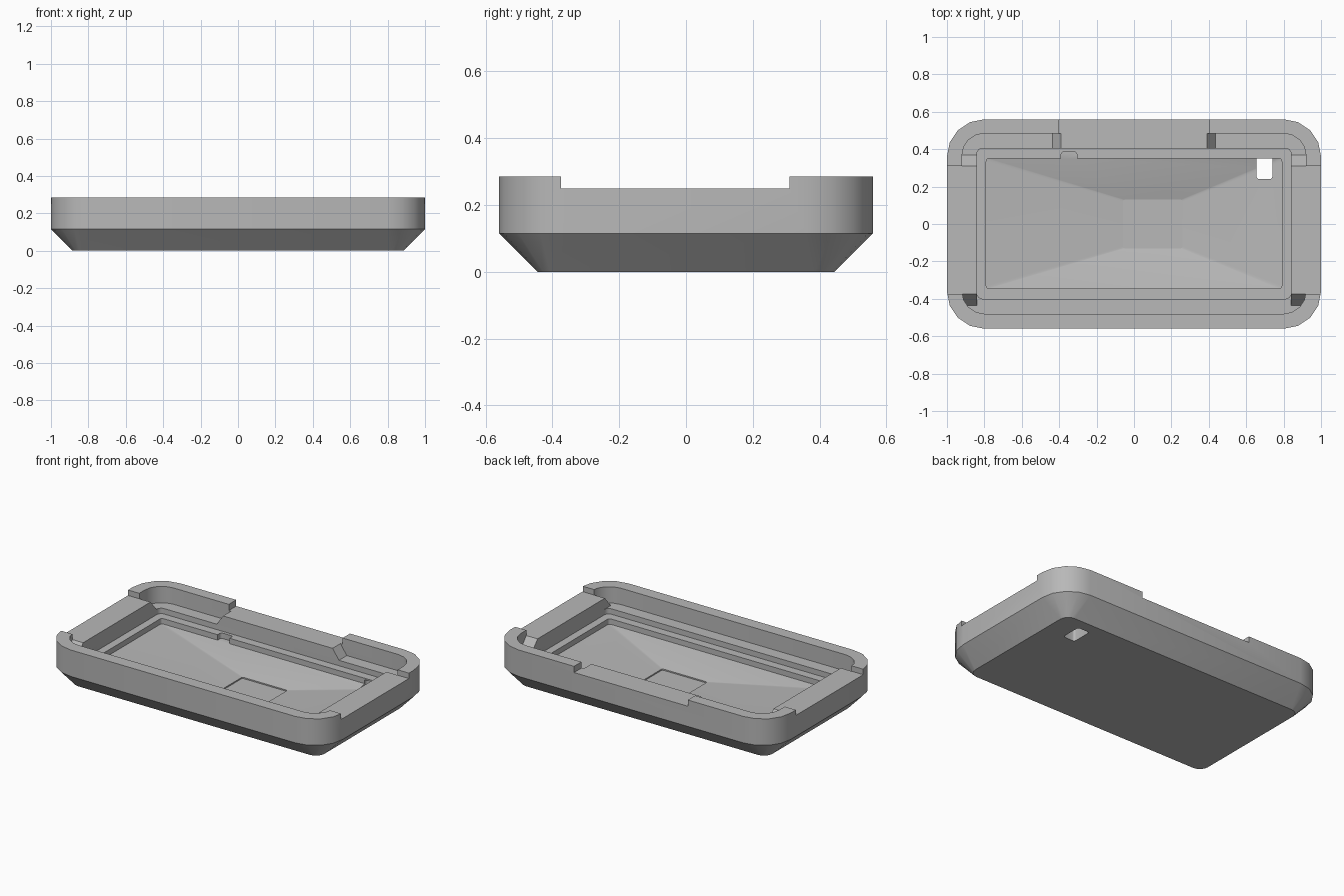
import bpy, bmesh, math

if "Cube" in bpy.data.objects:
    bpy.data.objects.remove(bpy.data.objects["Cube"])

grey = bpy.data.materials.new("plain_grey")
grey.diffuse_color = (0.48, 0.48, 0.48, 1)
grey.use_nodes = True
grey.node_tree.nodes["Principled BSDF"].inputs["Base Color"].default_value = grey.diffuse_color

def ring(x0, x1, y0, y1, r, z, seg=4):
    """Rounded rectangle, counter-clockwise."""
    pts = []
    for cx, cy, a in ((x1 - r, y1 - r, 0), (x0 + r, y1 - r, 90),
                      (x0 + r, y0 + r, 180), (x1 - r, y0 + r, 270)):
        for i in range(seg + 1):
            t = math.radians(a + 90 * i / seg)
            pts.append((cx + r * math.cos(t), cy + r * math.sin(t), z))
    return pts

def loft(name, rings):
    bm = bmesh.new()
    loops = [[bm.verts.new(p) for p in r] for r in rings]
    n = len(loops[0])
    for a, b in zip(loops, loops[1:]):
        for i in range(n):
            j = (i + 1) % n
            bm.faces.new((a[i], a[j], b[j], b[i]))
    bm.faces.new(loops[0][::-1])
    bm.faces.new(loops[-1])
    bmesh.ops.recalc_face_normals(bm, faces=bm.faces)
    me = bpy.data.meshes.new(name)
    bm.to_mesh(me)
    bm.free()
    me.materials.append(grey)
    ob = bpy.data.objects.new(name, me)
    bpy.context.collection.objects.link(ob)
    return ob

def rect(x0, x1, y0, y1, z):
    return [(x0, y0, z), (x1, y0, z), (x1, y1, z), (x0, y1, z)]

def box(name, x0, x1, y0, y1, z0, z1, fx=0, fy=0):
    """Box whose base flares outwards by fx, fy."""
    return loft(name, [rect(x0 - fx, x1 + fx, y0 - fy, y1 + fy, z0), rect(x0, x1, y0, y1, z1)])

# Tray shell: chamfered outside, rim, two inner steps and a dished floor
A, B, F = 0.18, 0.145, 0.11
tray = loft("tray", [
    ring(-0.885, 0.885, -0.445, 0.445, 0.06, 0),
    ring(-1, 1, -0.56, 0.56, 0.20, 0.115),
    ring(-1, 1, -0.56, 0.56, 0.20, 0.285),
    ring(-0.92, 0.92, -0.48, 0.485, 0.12, 0.285),
    ring(-0.92, 0.92, -0.48, 0.485, 0.12, A),
    ring(-0.84, 0.84, -0.40, 0.405, 0.03, A),
    ring(-0.84, 0.84, -0.40, 0.405, 0.03, B),
    ring(-0.79, 0.79, -0.345, 0.35, 0.015, B),
    ring(-0.79, 0.79, -0.345, 0.35, 0.015, F),
    ring(-0.06, 0.26, -0.13, 0.13, 0.01, 0.045),
    ring(-0.06, 0.26, -0.13, 0.13, 0.01, 0.037),
])

# Rim openings at the ends and back, floor slot, and small wall recess
cutters = [
    box("end_cut_right", 0.80, 1.1, -0.375, 0.31, 0.25, 0.4),
    box("end_cut_left", -1.1, -0.80, -0.375, 0.31, 0.25, 0.4),
    box("back_cut", -0.405, 0.405, 0.38, 0.7, 0.245, 0.4),
    loft("slot_cut", [ring(0.655, 0.74, 0.24, 0.375, 0.015, z) for z in (-0.1, 0.135)]),
    loft("recess_cut", [ring(-0.39, -0.305, 0.32, 0.385, 0.015, z) for z in (0.11, 0.2)]),
]
for c in cutters:
    m = tray.modifiers.new(c.name, 'BOOLEAN')
    m.operation = 'DIFFERENCE'
    m.solver = 'EXACT'
    m.object = c
bpy.context.view_layer.objects.active = tray
for c in cutters:
    bpy.ops.object.modifier_apply(modifier=c.name)
    bpy.data.objects.remove(c)
bpy.ops.object.select_all(action='DESELECT')
tray.select_set(True)
bpy.ops.object.shade_smooth_by_angle(angle=math.radians(30))

# Raised sills filling the inner step at each opening
box("end_sill_right", 0.84, 0.92, -0.375, 0.31, A, 0.25, fy=0.06)
box("end_sill_left", -0.92, -0.84, -0.375, 0.31, A, 0.25, fy=0.06)
box("back_sill", -0.39, 0.39, 0.405, 0.485, A, 0.245, fx=0.045)
